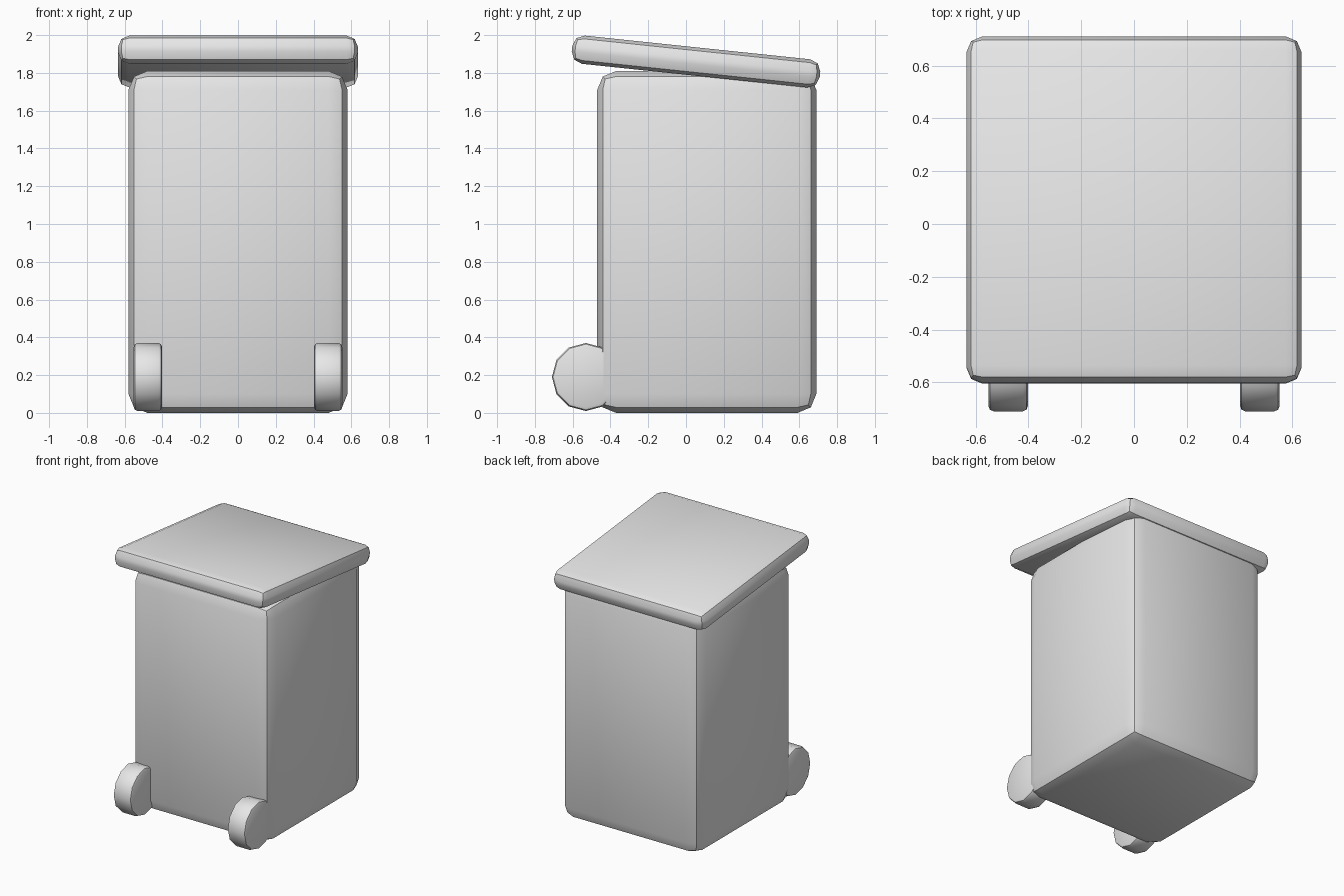
import bpy, bmesh
from math import radians
from mathutils import Matrix, Vector

cube = bpy.data.objects.get("Cube")
if cube:
    bpy.data.objects.remove(cube, do_unlink=True)

grey = bpy.data.materials.new("plain_grey")
grey.use_nodes = True
grey.diffuse_color = (0.8, 0.8, 0.8, 1)
bsdf = next(n for n in grey.node_tree.nodes if n.type == 'BSDF_PRINCIPLED')
bsdf.inputs["Base Color"].default_value = grey.diffuse_color


def finish(bm, name, edges, bevel, location, tilt=0.0):
    """Round the given edges in two steps and turn the mesh into an object."""
    bmesh.ops.bevel(bm, geom=edges, offset=bevel, segments=2, profile=0.5,
                    affect='EDGES', clamp_overlap=True)
    bmesh.ops.recalc_face_normals(bm, faces=bm.faces)
    mesh = bpy.data.meshes.new(name)
    bm.to_mesh(mesh)
    bm.free()
    mesh.materials.append(grey)
    obj = bpy.data.objects.new(name, mesh)
    obj.location = location
    obj.rotation_euler.x = tilt
    bpy.context.collection.objects.link(obj)
    bpy.ops.object.select_all(action='DESELECT')
    obj.select_set(True)
    bpy.context.view_layer.objects.active = obj
    bpy.ops.object.shade_smooth_by_angle(angle=radians(32))
    return obj


def rounded_box(name, size, bevel, location, tilt=0.0):
    bm = bmesh.new()
    bmesh.ops.create_cube(bm, size=1)
    bmesh.ops.scale(bm, vec=Vector(size), verts=bm.verts)
    return finish(bm, name, bm.edges[:], bevel, location, tilt)


def wheel(name, x):
    bm = bmesh.new()
    bmesh.ops.create_cone(bm, cap_ends=True, segments=12, radius1=0.18,
                          radius2=0.18, depth=0.15,
                          matrix=Matrix.Rotation(radians(90), 4, 'Y'))
    # only the two rims are rounded, not the tread edges
    rims = [e for e in bm.edges if any(len(f.verts) > 4 for f in e.link_faces)]
    return finish(bm, name, rims, 0.02, (x, -0.53, 0.19))


# Bin body and tilted lid, higher at the wheel side
rounded_box("bin_body", (1.16, 1.16, 1.81), 0.1, (0, 0.11, 0.905))
rounded_box("lid", (1.27, 1.32, 0.15), 0.06, (0, 0.053, 1.86), radians(-6))

# Pair of wheels
for side, sign in (("left", 1), ("right", -1)):
    wheel(side + "_wheel", sign * 0.477)
